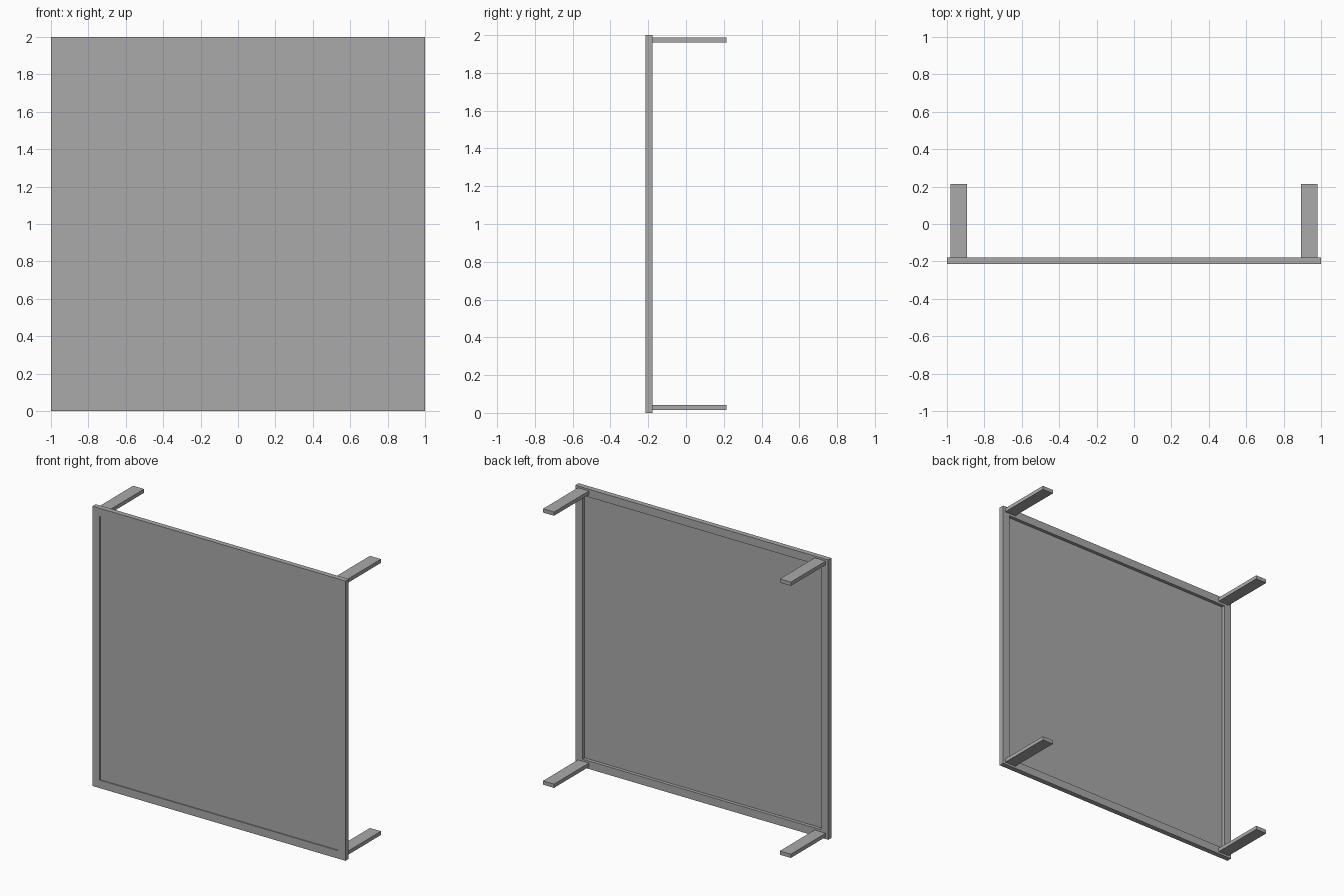
import bpy
import bmesh

cube = bpy.data.objects.get("Cube")
if cube:
    bpy.data.objects.remove(cube, do_unlink=True)

grey = bpy.data.materials.new("plain grey")
grey.use_nodes = True
colour = (0.4, 0.4, 0.4, 1)
grey.diffuse_color = colour
grey.node_tree.nodes["Principled BSDF"].inputs["Base Color"].default_value = colour


def finish(name, bm):
    bmesh.ops.recalc_face_normals(bm, faces=bm.faces)
    mesh = bpy.data.meshes.new(name)
    bm.to_mesh(mesh)
    bm.free()
    mesh.materials.append(grey)
    obj = bpy.data.objects.new(name, mesh)
    bpy.context.collection.objects.link(obj)
    return obj


def box(name, x, y, z):
    """Box spanning the given (low, high) ranges."""
    bm = bmesh.new()
    bmesh.ops.create_cube(bm, size=1)
    for v in bm.verts:
        v.co = [r[0] if c < 0 else r[1] for c, r in zip(v.co, (x, y, z))]
    return finish(name, bm)


FRONT, BACK = -0.215, -0.178
INNER, LOW, HIGH = 0.943, 0.057, 1.943

# Frame: a square ring with depth
bm = bmesh.new()
rings = []
for y in (FRONT, BACK):
    for w, lo, hi in ((1, 0, 2), (INNER, LOW, HIGH)):
        rings.append([bm.verts.new(p) for p in
                      ((-w, y, lo), (w, y, lo), (w, y, hi), (-w, y, hi))])
front_out, front_in, back_out, back_in = rings
for a, b in ((front_out, front_in), (front_in, back_in),
             (back_in, back_out), (back_out, front_out)):
    for i in range(4):
        j = (i + 1) % 4
        bm.faces.new((a[i], a[j], b[j], b[i]))
finish("frame", bm)

# Thin panel recessed in the frame
box("panel", (-INNER, INNER), (-0.208, -0.202), (LOW, HIGH))

# Four arms reaching back from the corners
for side, x in (("left", (0.893, 0.98)), ("right", (-0.98, -0.893))):
    for level, z in (("lower", (0.015, 0.042)), ("upper", (1.96, 1.987))):
        box(f"{level}_{side}_arm", x, (BACK, 0.215), z)
